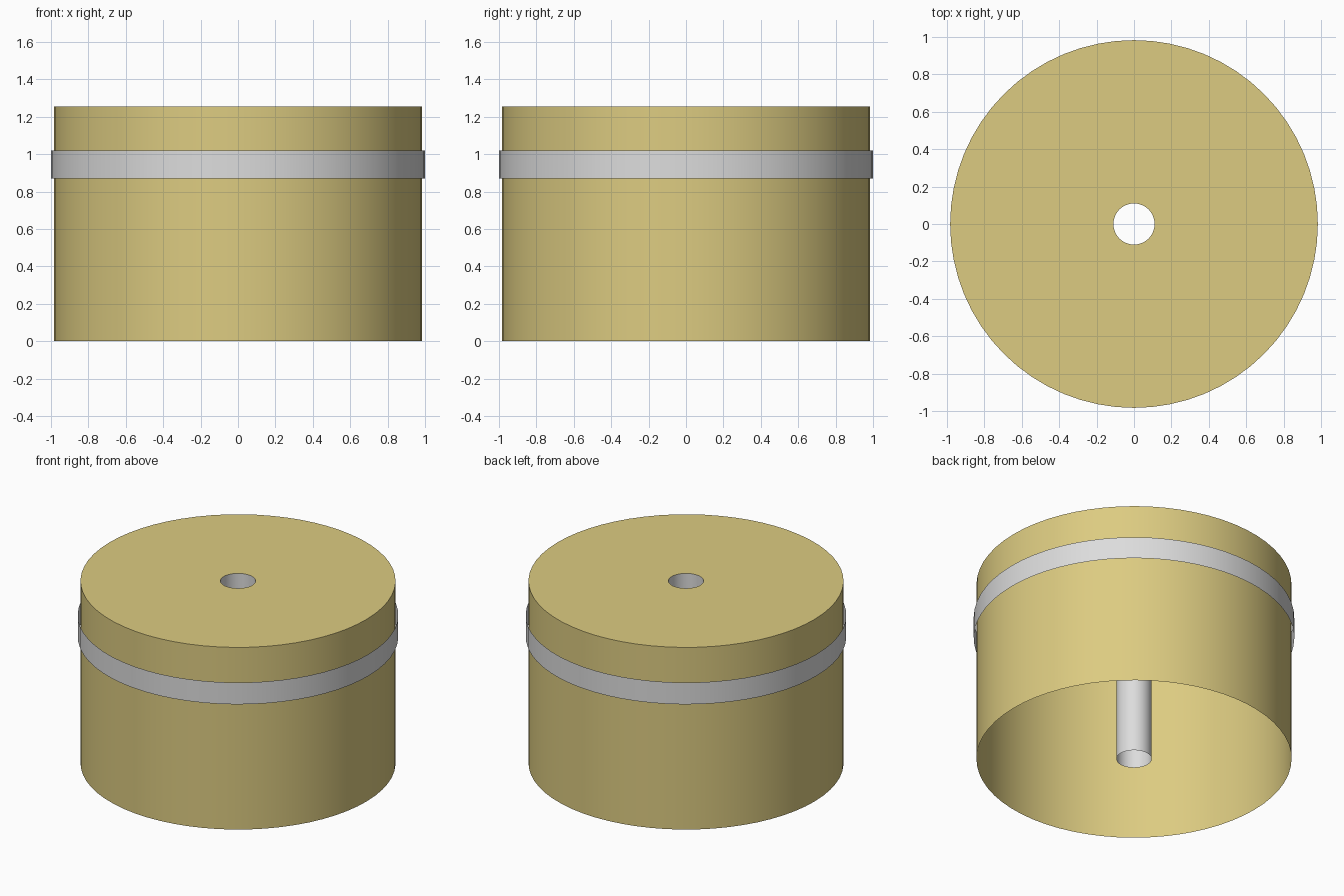
import bpy
import bmesh
from math import cos, sin, tau, radians

SIDES = 64
BODY_R, BAND_R, TUBE_R = 0.983, 1.0, 0.11
HEIGHT = 1.254
BAND_LOW, BAND_HIGH = 0.87, 1.02

cube = bpy.data.objects.get("Cube")
if cube:
    bpy.data.objects.remove(cube, do_unlink=True)


def make_material(name, color):
    mat = bpy.data.materials.new(name)
    mat.use_nodes = True
    mat.diffuse_color = color
    mat.node_tree.nodes["Principled BSDF"].inputs["Base Color"].default_value = color
    return mat


def lathe(name, profile, mat):
    """Revolve a (radius, height) profile into an open thin shell."""
    bm = bmesh.new()
    rings = [[bm.verts.new((r * cos(tau * i / SIDES), r * sin(tau * i / SIDES), z))
              for i in range(SIDES)] for r, z in profile]
    for low, high in zip(rings, rings[1:]):
        for i in range(SIDES):
            j = (i + 1) % SIDES
            bm.faces.new((low[i], low[j], high[j], high[i]))
    mesh = bpy.data.meshes.new(name)
    bm.to_mesh(mesh)
    bm.free()
    mesh.materials.append(mat)
    obj = bpy.data.objects.new(name, mesh)
    bpy.context.collection.objects.link(obj)
    bpy.ops.object.select_all(action="DESELECT")
    obj.select_set(True)
    bpy.context.view_layer.objects.active = obj
    bpy.ops.object.shade_smooth_by_angle(angle=radians(30))
    return obj


gold = make_material("pale gold", (0.72, 0.60, 0.22, 1))
grey = make_material("light grey", (0.72, 0.72, 0.72, 1))

# Drum wall and top plate, open underneath, with a central hole
lathe("drum_shell", [(BODY_R, 0), (BODY_R, HEIGHT), (TUBE_R, HEIGHT)], gold)

# Loose band around the wall
lathe("outer_band", [(BAND_R, BAND_LOW), (BAND_R, BAND_HIGH)], grey)

# Open tube through the middle
lathe("centre_tube", [(TUBE_R, 0), (TUBE_R, HEIGHT)], grey)
